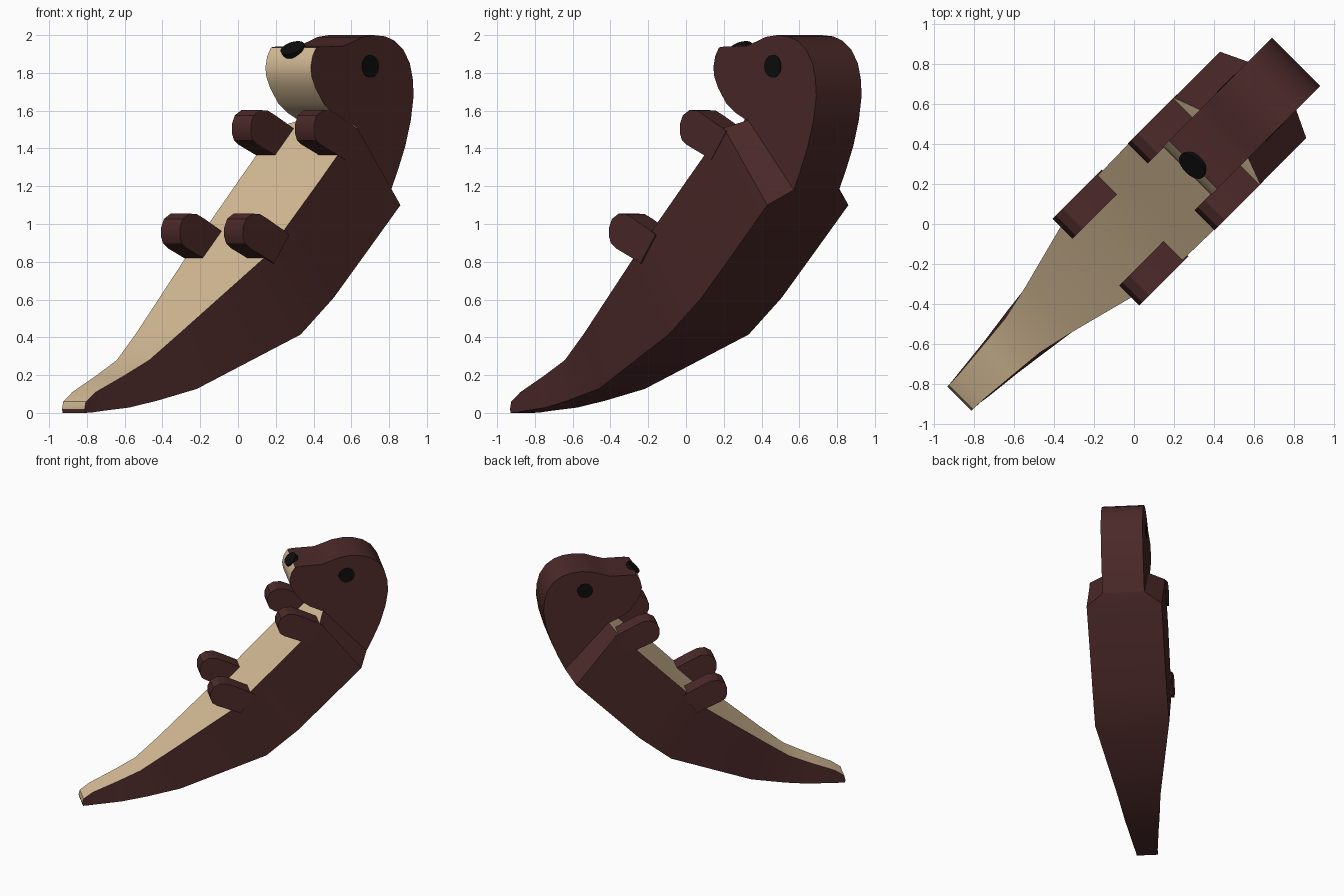
import bpy, bmesh, math
from mathutils import Vector

if "Cube" in bpy.data.objects:
    bpy.data.objects.remove(bpy.data.objects["Cube"])


def material(name, rgb):
    m = bpy.data.materials.new(name)
    m.diffuse_color = (*rgb, 1)
    m.use_nodes = True
    m.node_tree.nodes["Principled BSDF"].inputs["Base Color"].default_value = m.diffuse_color
    return m


BROWN = material("dark brown fur", (0.072, 0.022, 0.022))
TAN = material("tan belly", (0.68, 0.51, 0.31))
BLACK = material("black", (0.004, 0.004, 0.004))


def pos(s, d, z):
    """The animal lies on the x=y diagonal: s runs along it, d across it."""
    return Vector((s + d, s - d, z))


def finish(name, bm, mats, angle=30):
    bmesh.ops.recalc_face_normals(bm, faces=bm.faces)
    me = bpy.data.meshes.new(name)
    bm.to_mesh(me)
    bm.free()
    for m in mats:
        me.materials.append(m)
    ob = bpy.data.objects.new(name, me)
    bpy.context.collection.objects.link(ob)
    me.shade_smooth()
    me.set_sharp_from_angle(angle=math.radians(angle))
    return ob


def plate(name, profile, d0, d1, mats, tan_edges=()):
    """Extrude an (s, z) profile across the body; listed edges become tan."""
    bm = bmesh.new()
    a = [bm.verts.new(pos(s, d0, z)) for s, z in profile]
    b = [bm.verts.new(pos(s, d1, z)) for s, z in profile]
    bm.faces.new(a)
    bm.faces.new(b[::-1])
    n = len(profile)
    for i in range(n):
        j = (i + 1) % n
        f = bm.faces.new((a[i], b[i], b[j], a[j]))
        f.material_index = 1 if i in tan_edges else 0
    return finish(name, bm, mats)


def disc(name, centre, axis_a, axis_b, depth, n=20):
    """Thin elliptical plate spanned by two axis vectors."""
    bm = bmesh.new()
    normal = axis_a.cross(axis_b).normalized() * depth
    rings = []
    for k in (-1, 1):
        rings.append([bm.verts.new(centre + normal * k
                      + axis_a * math.cos(2 * math.pi * i / n)
                      + axis_b * math.sin(2 * math.pi * i / n)) for i in range(n)])
    for r in rings:
        bm.faces.new(r)
    for i in range(n):
        j = (i + 1) % n
        bm.faces.new((rings[0][i], rings[0][j], rings[1][j], rings[1][i]))
    return finish(name, bm, [BLACK])


# Body and tail: sections of belly s, z, half width, then back s, z, half width
sections = [
    (-.872, .02, .060, -.868, .00, .060),
    (-.865, .06, .060, -.83, .003, .062),
    (-.815, .11, .062, -.79, .010, .068),
    (-.68, .195, .074, -.66, .028, .082),
    (-.555, .28, .086, -.53, .064, .100),
    (-.425, .42, .115, -.34, .127, .122),
    (-.07, .82, .208, .12, .415, .212),
    (.07, 1.02, .212, .295, .61, .212),
    (.22, 1.232, .215, .46, .84, .213),
    (.415, 1.51, .215, .645, 1.10, .215),
    (.45, 1.55, .120, .69, 1.18, .120),
]
bm = bmesh.new()
rings = [[bm.verts.new(pos(*p)) for p in
          ((s, w, z), (s, -w, z), (t, -v, y), (t, v, y))]
         for s, z, w, t, y, v in sections]
for r, q in zip(rings, rings[1:]):
    for i in range(4):
        j = (i + 1) % 4
        f = bm.faces.new((r[i], r[j], q[j], q[i]))
        f.material_index = 1 if i == 0 else 0      # belly side is tan
bm.faces.new(rings[0])
bm.faces.new(rings[-1])
finish("body_and_tail", bm, [BROWN, TAN])

# Head: flat-sided, tan from the nose down under the chin
head = [(.325, 1.94), (.295, 1.935), (.275, 1.89), (.265, 1.83), (.27, 1.78),
        (.29, 1.72), (.335, 1.635), (.38, 1.59), (.44, 1.55), (.45, 1.55), (.69, 1.18),
        (.725, 1.28), (.765, 1.41), (.795, 1.55), (.81, 1.68), (.805, 1.77),
        (.79, 1.85), (.755, 1.925), (.71, 1.97), (.66, 1.993), (.60, 2.0),
        (.54, 1.99), (.49, 1.965), (.44, 1.942)]
plate("head", head, -.12, .12, [BROWN, TAN], range(1, 9))

# Paws: one rounded profile, used for front and hind pairs on both sides
paw = [(.185, 1.53), (.20, 1.575), (.235, 1.603), (.275, 1.60), (.315, 1.575),
       (.40, 1.515), (.43, 1.49), (.35, 1.34), (.325, 1.357), (.27, 1.39),
       (.22, 1.42), (.195, 1.445), (.185, 1.48)]
for pair, ds, dz in (("front", 0, 0), ("hind", -.375, -.548)):
    for side, k in (("left", -1), ("right", 1)):
        plate(f"{pair}_paw_{side}", [(s + ds, z + dz) for s, z in paw],
              k * .117, k * .217, [BROWN])

# Eyes and nose
for side, k in (("left", -1), ("right", 1)):
    disc(f"eye_{side}", pos(.58, k * .12, 1.835),
         pos(.044, 0, .008), pos(-.006, 0, .06), .004)
disc("nose", pos(.295, 0, 1.922), pos(0, .056, 0), pos(.03, 0, .035), .015)
